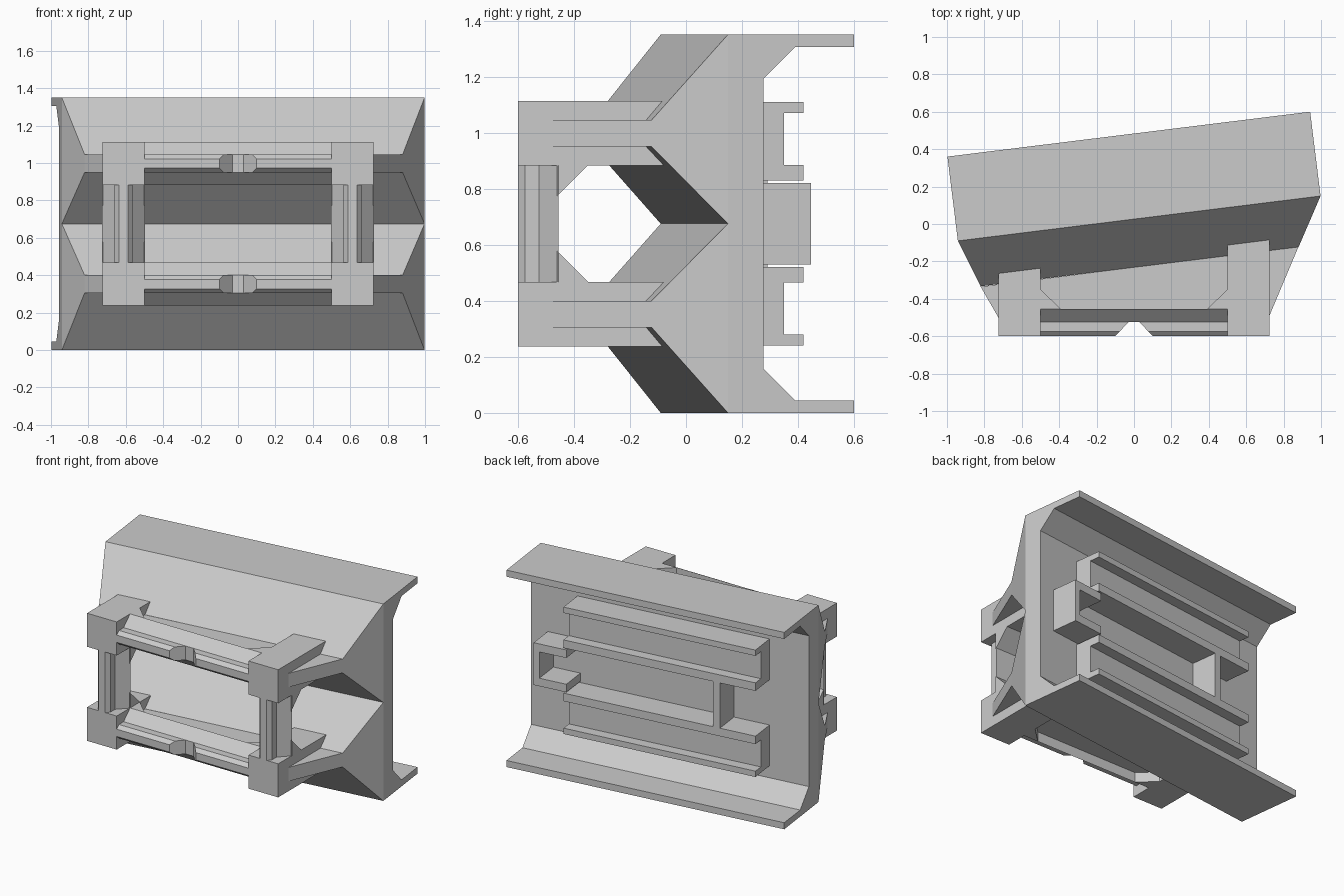
import bpy, bmesh, math
from mathutils import Matrix, Vector

cube = bpy.data.objects.get("Cube")
if cube:
    bpy.data.objects.remove(cube)

grey = bpy.data.materials.new("light grey")
grey.use_nodes = True
COLOR = (0.6, 0.6, 0.6, 1)
grey.diffuse_color = COLOR
grey.node_tree.nodes["Principled BSDF"].inputs["Base Color"].default_value = COLOR

H = 0.675          # mid height, the whole model mirrors about it
# The housing is turned slightly about the vertical axis
TURN = Matrix.Translation((0, 0.255, 0)) @ Matrix.Rotation(math.radians(7.05), 4, 'Z')


def loft(name, start, end, matrix=Matrix()):
    """Closed solid between two matching rings of points."""
    bm = bmesh.new()
    a = [bm.verts.new(p) for p in start]
    b = [bm.verts.new(p) for p in end]
    bm.faces.new(a)
    bm.faces.new(b)
    for i in range(len(a)):
        j = (i + 1) % len(a)
        bm.faces.new((a[i], a[j], b[j], b[i]))
    bmesh.ops.recalc_face_normals(bm, faces=bm.faces)
    mesh = bpy.data.meshes.new(name)
    bm.to_mesh(mesh)
    bm.free()
    mesh.materials.append(grey)
    obj = bpy.data.objects.new(name, mesh)
    obj.matrix_world = matrix
    bpy.context.collection.objects.link(obj)
    return obj


def along_x(name, profile, x0, x1, matrix=Matrix()):
    return loft(name, [(x0, y, z) for y, z in profile], [(x1, y, z) for y, z in profile], matrix)


def along_z(name, plan, z0, z1):
    return loft(name, [(x, y, z0) for x, y in plan], [(x, y, z1) for x, y in plan])


def box(name, x0, x1, y0, y1, z0, z1, matrix=Matrix()):
    return along_x(name, [(y0, z0), (y1, z0), (y1, z1), (y0, z1)], x0, x1, matrix)


# Housing: back shell with flanged top and bottom
half = [(-0.227, 0.675), (0.227, 0.675), (0.227, 0.63), (0.015, 0.63), (-0.10, 0.517)]
shell = [(y, H + z) for y, z in half] + [(y, H - z) for y, z in reversed(half)]
along_x("housing_shell", shell, -0.977, 0.977, TURN)

RAIL = [(-0.455, 0.115), (-0.525, 0.0475), (-0.575, 0.0475), (-0.6, 0.025)]
LIP = RAIL[1:]


def ring(points, mid):
    return [(y, mid + w) for y, w in points] + [(y, mid - w) for y, w in reversed(points)]


for s, tag in ((1, "upper"), (-1, "lower")):
    # Wedge ridge with slanted ends on the front of the housing
    wedge = [(-0.227, 0.675), (-0.483, 0.37), (-0.483, 0.275), (-0.227, 0)]
    ends = []
    for outer, inner in ((-0.977, -0.886), (0.977, 0.827)):
        ends.append([(inner if y < -0.3 else outer, y, H + s * z) for y, z in wedge])
    loft(tag + "_ridge", ends[0], ends[1], TURN)

    # Flat web joining ridge and front frame
    mid = H + s * 0.3225
    plan = [(-0.82, -0.335), (0.88, -0.12), (0.72, -0.5), (-0.725, -0.5)]
    along_z(tag + "_web", plan, mid - 0.0475, mid + 0.0475)

    # Front rail with a notched lip
    along_x(tag + "_rail", ring(RAIL[:2], mid), -0.5, 0.5)
    for side in (-1, 1):
        lip = ring(LIP, mid)
        cut = [(side * (0.03 + 0.07 * (-0.525 - y) / 0.075), y, z) for y, z in lip]
        loft(tag + "_rail_lip", cut, [(side * 0.5, y, z) for y, z in lip])

        # Corner arm running back into the housing, and its gussets
        x0, x1 = sorted((side * 0.5, side * 0.725))
        back = 0.0 if side > 0 else -0.15
        box(tag + "_arm", x0, x1, -0.6, back, mid - 0.115, mid + 0.115)
        along_z(tag + "_rail_gusset",
                [(side * 0.5, -0.455), (side * 0.39, -0.455), (side * 0.5, -0.35)],
                mid - 0.115, mid + 0.115)
        inner = H + s * 0.2075
        along_x(tag + "_post_gusset",
                [(-0.46, inner), (-0.46, inner - s * 0.11), (-0.35, inner)], x0, x1)

    # Back channel: web and two flanges
    channel = [(-0.12, 0.155), (0.086, 0.155), (0.086, 0.21), (0.015, 0.21),
               (0.015, 0.395), (0.086, 0.395), (0.086, 0.435), (-0.12, 0.435)]
    along_x(tag + "_back_channel", [(y, H + s * z) for y, z in channel], -0.70, 0.65, TURN)

    # Arm of the end bracket on the back
    z0, z1 = sorted((H + s * 0.09, H + s * 0.145))
    box(tag + "_bracket_arm", 0.63, 0.86, -0.12, 0.086, z0, z1, TURN)

# Upright posts of the front frame
for side, tag in ((-1, "right"), (1, "left")):
    post = [(x, y) for y, x in ring(RAIL, side * 0.6125)]
    along_z(tag + "_post", post, H - 0.2075, H + 0.2075)

# Back bracket end and cross bar
box("bracket_end", 0.82, 0.86, -0.12, 0.086, H - 0.145, H + 0.145, TURN)
box("back_cross_bar", -0.45, -0.40, -0.12, 0.086, H - 0.16, H + 0.16, TURN)
